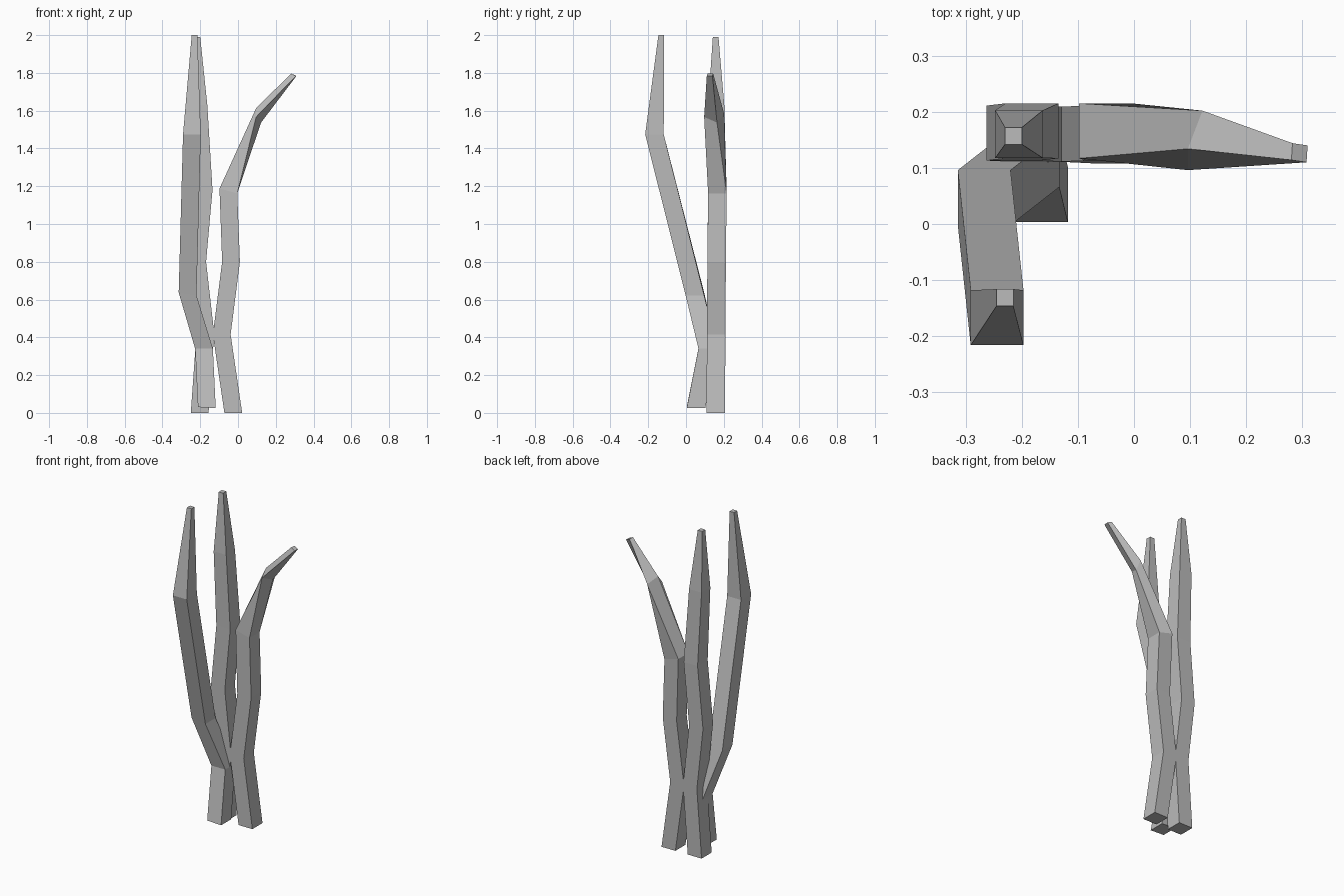
import bpy
import bmesh
from mathutils import Vector

cube = bpy.data.objects.get("Cube")
if cube:
    bpy.data.objects.remove(cube, do_unlink=True)

grey = bpy.data.materials.new("plain grey")
grey.use_nodes = True
color = (0.5, 0.5, 0.5, 1.0)
grey.diffuse_color = color
grey.node_tree.nodes["Principled BSDF"].inputs["Base Color"].default_value = color


def ring(x, y, z, w=0.094, d=0.098, dip=0.0):
    """Four-sided section: centre, width, depth and drop of its left side."""
    return Vector((x, y, z)), Vector((w / 2, 0, -dip / 2)), Vector((0, d / 2, 0))


def stem(name, rings):
    """Skin consecutive four-sided sections and cap both ends."""
    bm = bmesh.new()
    loops = []
    for c, u, v in rings:
        corners = (c - u - v, c + u - v, c + u + v, c - u + v)
        loops.append([bm.verts.new(p) for p in corners])
    for low, high in zip(loops, loops[1:]):
        for i in range(4):
            j = (i + 1) % 4
            bm.faces.new((low[i], low[j], high[j], high[i]))
    bm.faces.new(reversed(loops[0]))
    bm.faces.new(loops[-1])
    bmesh.ops.recalc_face_normals(bm, faces=bm.faces)
    mesh = bpy.data.meshes.new(name)
    bm.to_mesh(mesh)
    bm.free()
    mesh.materials.append(grey)
    obj = bpy.data.objects.new(name, mesh)
    bpy.context.collection.objects.link(obj)
    return obj


# Stem leaning to the front
stem("front_stem", [
    ring(-0.165, 0.053, 0.028, dip=0.005),
    ring(-0.18, 0.115, 0.34),
    ring(-0.267, 0.047, 0.63, dip=0.015),
    ring(-0.244, -0.167, 1.475),
    ring(-0.23, -0.131, 2.0, w=0.03, d=0.03),
])

# Tall upright stem at the back
stem("back_stem", [
    ring(-0.203, 0.157, 0),
    ring(-0.173, 0.16, 0.42),
    ring(-0.216, 0.162, 0.8),
    ring(-0.182, 0.166, 1.18),
    ring(-0.205, 0.16, 1.63, w=0.085, d=0.085),
    ring(-0.215, 0.157, 1.99, w=0.03, d=0.03),
])

# Stem bending out to the left, with a twisted elbow
elbow = (Vector((0.109, 0.149, 1.575)),
         Vector((0, -0.019, -0.023)), Vector((0.013, 0.034, -0.015)))
tip = (Vector((0.295, 0.127, 1.79)),
       Vector((0.0135, -0.002, -0.006)), Vector((0.001, 0.015, 0)))
stem("left_stem", [
    ring(-0.025, 0.157, 0),
    ring(-0.086, 0.16, 0.415),
    ring(-0.037, 0.162, 0.8),
    ring(-0.051, 0.166, 1.175, dip=0.025),
    elbow,
    tip,
])
